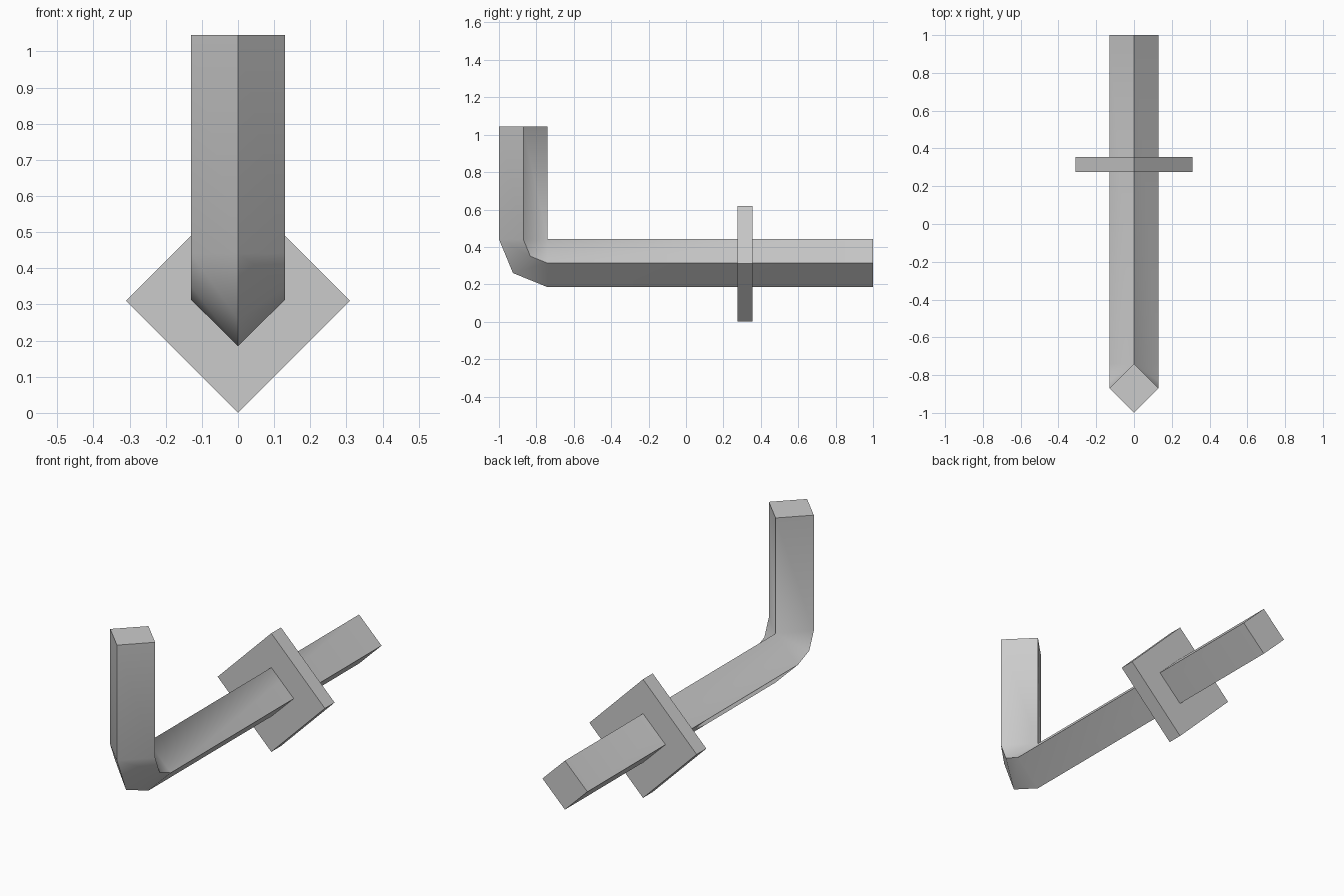
import bpy, bmesh, math

cube = bpy.data.objects.get("Cube")
if cube:
    bpy.data.objects.remove(cube, do_unlink=True)

grey = bpy.data.materials.new("plain grey")
grey.use_nodes = True
colour = (0.6, 0.6, 0.6, 1)
grey.diffuse_color = colour
grey.node_tree.nodes["Principled BSDF"].inputs["Base Color"].default_value = colour

HALF = 0.13   # half diagonal of the square bar
AXIS = 0.313  # height of the bar's axis


def loft(name, rings):
    """Skin closed rings of points and cap both ends."""
    bm = bmesh.new()
    loops = [[bm.verts.new(p) for p in ring] for ring in rings]
    for a, b in zip(loops, loops[1:]):
        for i in range(len(a)):
            j = (i + 1) % len(a)
            bm.faces.new((a[i], a[j], b[j], b[i]))
    bm.faces.new(loops[0])
    bm.faces.new(loops[-1])
    bmesh.ops.remove_doubles(bm, verts=bm.verts, dist=0.0001)
    bmesh.ops.recalc_face_normals(bm, faces=bm.faces)
    mesh = bpy.data.meshes.new(name)
    bm.to_mesh(mesh)
    bm.free()
    mesh.materials.append(grey)
    obj = bpy.data.objects.new(name, mesh)
    bpy.context.collection.objects.link(obj)
    return obj


def diamond(outer, inner, half):
    """Square section on its corner, given its outer and inner corners in y, z."""
    y, z = ((a + b) / 2 for a, b in zip(outer, inner))
    return [(0, *outer), (half, y, z), (0, *inner), (-half, y, z)]


# Bent bar: upright arm, two-step elbow pivoting on the inner corner, long arm
low, high = AXIS - 0.128, AXIS + 0.128
corner = (-0.74, high)
bar = loft("bent_bar", [
    diamond((-1, 1.045), (-0.74, 1.045), HALF),
    diamond((-1, high), corner, HALF),
    diamond((-0.925, 0.26), corner, HALF),
    diamond((-0.74, low), corner, HALF),
    diamond((1, low), (1, high), HALF),
])
bpy.ops.object.select_all(action="DESELECT")
bar.select_set(True)
bpy.context.view_layer.objects.active = bar
bpy.ops.object.shade_smooth_by_angle(angle=math.radians(55))

# Square collar plate around the long arm
loft("collar_plate", [
    diamond((y, 0), (y, 0.62), 0.31) for y in (0.275, 0.355)
])
